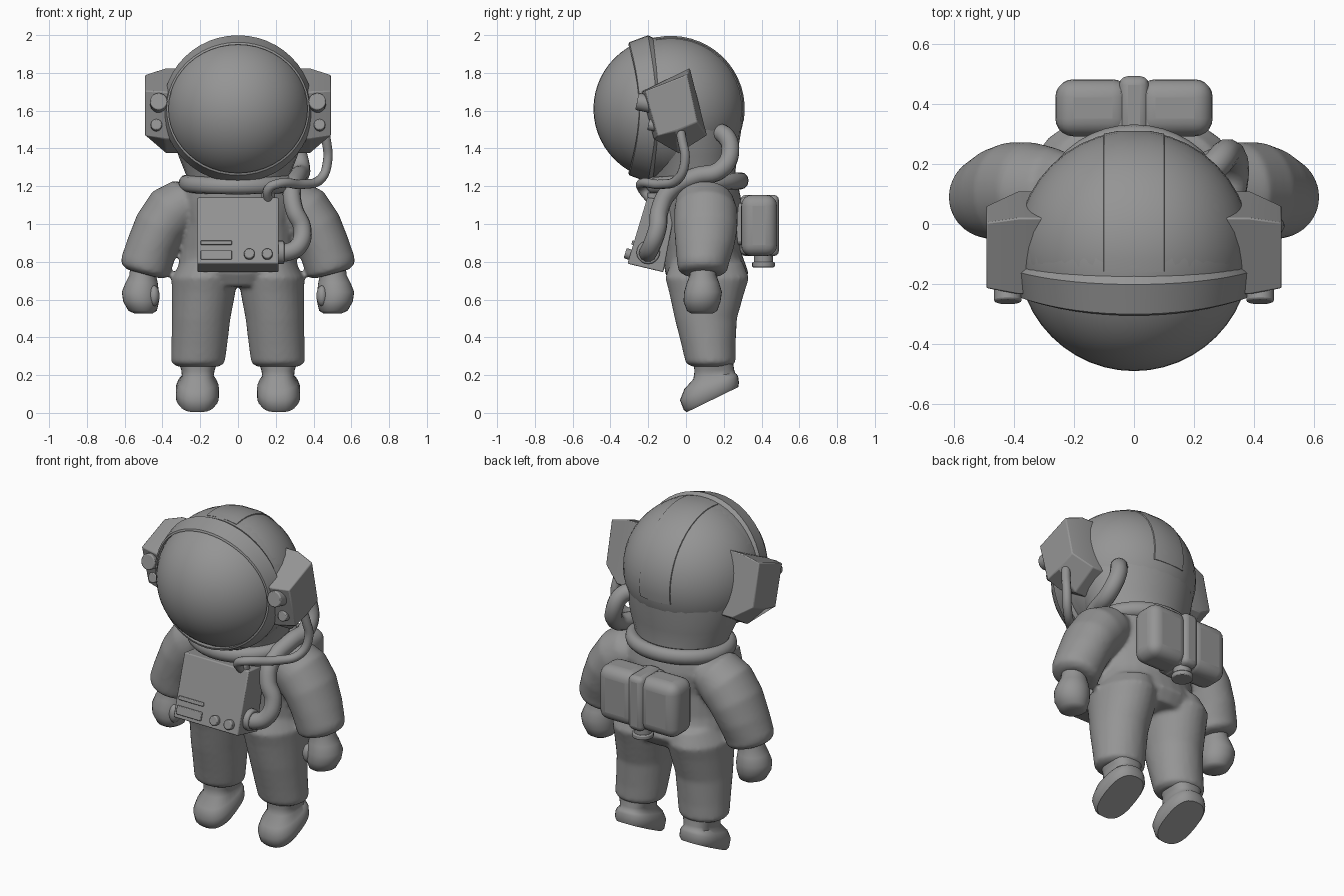
import bpy, bmesh, math
from mathutils import Vector, Matrix

if "Cube" in bpy.data.objects:
    bpy.data.objects.remove(bpy.data.objects["Cube"])

GREY = bpy.data.materials.new("suit grey")
GREY.diffuse_color = (0.3, 0.3, 0.3, 1)
GREY.use_nodes = True
GREY.node_tree.nodes["Principled BSDF"].inputs["Base Color"].default_value = GREY.diffuse_color
TAU = 2 * math.pi


def finish(bm, name, angle=40, bevel=0, segs=3):
    """Turn a bmesh into a shaded, coloured object."""
    bmesh.ops.recalc_face_normals(bm, faces=bm.faces)
    me = bpy.data.meshes.new(name)
    bm.to_mesh(me)
    bm.free()
    me.materials.append(GREY)
    ob = bpy.data.objects.new(name, me)
    bpy.context.collection.objects.link(ob)
    if bevel:
        m = ob.modifiers.new("bevel", 'BEVEL')
        m.width, m.segments = bevel, segs
    bpy.ops.object.select_all(action='DESELECT')
    ob.select_set(True)
    bpy.context.view_layer.objects.active = ob
    bpy.ops.object.shade_smooth_by_angle(angle=math.radians(angle))
    return ob


def skin(bm, loops, closed=False):
    """Bridge equal vertex loops, capping the ends unless closed."""
    rows = [[bm.verts.new(p) for p in lp] for lp in loops]
    n = len(rows[0])
    pairs = list(zip(rows, rows[1:] + rows[:1])) if closed else list(zip(rows, rows[1:]))
    for a, b in pairs:
        for i in range(n):
            bm.faces.new((a[i], a[(i + 1) % n], b[(i + 1) % n], b[i]))
    if not closed:
        bm.faces.new(rows[0][::-1])
        bm.faces.new(rows[-1])


def ring(c, rx, ry, tx=0, ty=0, n=28, power=1):
    """(Super)ellipse around c, tilted about x and y in degrees."""
    m = Matrix.Rotation(math.radians(ty), 3, 'Y') @ Matrix.Rotation(math.radians(tx), 3, 'X')

    def f(v):
        return math.copysign(abs(v) ** power, v)
    return [Vector(c) + m @ Vector((rx * f(math.cos(TAU * i / n)), ry * f(math.sin(TAU * i / n)), 0))
            for i in range(n)]


def loft(bm, rings, side=1, power=1):
    loops = [ring(*r, power=power) for r in rings]
    skin(bm, [[Vector((p.x * side, p.y, p.z)) for p in lp] for lp in loops])


def ball(name, c, size, useg=40, vseg=24):
    bm = bmesh.new()
    bmesh.ops.create_uvsphere(bm, u_segments=useg, v_segments=vseg, radius=1,
                              matrix=Matrix.Translation(c) @ Matrix.Diagonal((*size, 1)))
    return finish(bm, name)


def box(name, c, size, tilt=0, bevel=0.005, segs=2):
    bm = bmesh.new()
    bmesh.ops.create_cube(bm, size=1, matrix=Matrix.Translation(c)
                          @ Matrix.Rotation(math.radians(tilt), 4, 'X') @ Matrix.Diagonal((*size, 1)))
    return finish(bm, name, 40, bevel, segs)


def disc(name, c, r, h, tilt=90, bevel=0.006):
    bm = bmesh.new()
    bmesh.ops.create_cone(bm, cap_ends=True, segments=20, radius1=r, radius2=r, depth=h,
                          matrix=Matrix.Translation(c) @ Matrix.Rotation(math.radians(tilt), 4, 'X'))
    return finish(bm, name, 40, bevel, 2)


def hose(name, pts, r):
    cu = bpy.data.curves.new(name, 'CURVE')
    cu.dimensions, cu.bevel_depth, cu.bevel_resolution = '3D', r, 4
    cu.use_fill_caps, cu.resolution_u = True, 6
    sp = cu.splines.new('BEZIER')
    sp.bezier_points.add(len(pts) - 1)
    for b, p in zip(sp.bezier_points, pts):
        b.co, b.handle_left_type, b.handle_right_type = p, 'AUTO', 'AUTO'
    cu.materials.append(GREY)
    bpy.context.collection.objects.link(bpy.data.objects.new(name, cu))


# Suit: torso, trousers and sleeves fused into one soft body
bm = bmesh.new()
loft(bm, [((0, .11, .67), .24, .18), ((0, .11, .74), .325, .222), ((0, .085, .86), .30, .205),
          ((0, .07, 1.0), .29, .215), ((0, .07, 1.12), .32, .225), ((0, .06, 1.19), .32, .22),
          ((0, .05, 1.24), .26, .20)])
for s in (1, -1):
    loft(bm, [((.21, .13, .245), .11, .10), ((.212, .13, .265), .142, .132), ((.205, .12, .35), .147, .142),
              ((.195, .105, .5), .155, .165), ((.182, .11, .64), .169, .20), ((.18, .112, .715), .172, .222),
              ((.16, .11, .8), .14, .19)], s)
    loft(bm, [((.19, .09, 1.14), .07, .13, 0, -70), ((.27, .10, 1.115), .135, .155, 0, -58),
              ((.345, .105, 1.065), .152, .168, 0, -45), ((.41, .105, .98), .143, .168, 0, -30),
              ((.455, .10, .88), .136, .155, 0, -20), ((.486, .09, .79), .136, .137, 0, -15),
              ((.492, .09, .755), .130, .13, 0, -15), ((.497, .09, .735), .095, .10, 0, -15)], s)
suit = finish(bm, "suit_body", 60)
m = suit.modifiers.new("fuse", 'REMESH')
m.mode, m.voxel_size, m.use_smooth_shade = 'VOXEL', 0.013, True
m = suit.modifiers.new("soften", 'SMOOTH')
m.factor, m.iterations = 0.5, 5

# Gloves and boots
for s, side in ((1, "left"), (-1, "right")):
    bm = bmesh.new()
    loft(bm, [((.50, .085, .525), .045, .055), ((.505, .085, .54), .075, .08), ((.513, .085, .59), .095, .098),
              ((.517, .09, .64), .098, .10), ((.51, .09, .69), .085, .085), ((.505, .09, .73), .07, .07),
              ((.50, .09, .78), .07, .07)], s)
    finish(bm, side + "_glove", 60)
    ball(side + "_thumb", (.445 * s, .035, .62), (.03, .038, .055), 16, 10)
    bm = bmesh.new()
    loft(bm, [((.215, .14, .07), .10, .152, 26), ((.215, .134, .088), .114, .163, 26),
              ((.215, .122, .13), .114, .166, 22), ((.215, .13, .165), .102, .145, 16),
              ((.213, .15, .195), .084, .112, 8), ((.212, .15, .225), .088, .105, 2),
              ((.212, .145, .26), .10, .105)], s, .78)
    finish(bm, side + "_boot", 50)

# Helmet shell, flared neck, centre panel and collar
CZ = 1.61
ball("helmet_shell", (0, -.08, CZ), (.39, .39, .385))
bm = bmesh.new()
loft(bm, [((0, .04, 1.19), .26, .225), ((0, .035, 1.26), .275, .225), ((0, .02, 1.36), .315, .25),
          ((0, -.02, 1.48), .35, .31), ((0, -.06, 1.6), .375, .355)])
finish(bm, "helmet_neck", 60)
bm = bmesh.new()
arc = [math.radians(-10 + 7 * i) for i in range(17)]
skin(bm, [[(x, -.08 + r * math.cos(a), CZ + r * math.sin(a) * .987)
           for x, r in ((-.11, .35), (-.10, .381), (-.05, .391), (.05, .391), (.10, .381), (.11, .35))]
          for a in arc])
finish(bm, "helmet_centre_panel")
bm = bmesh.new()
skin(bm, [ring((0, .045, 1.215 + .045 * math.sin(TAU * k / 12)), .275 + .04 * math.cos(TAU * k / 12),
               .247 + .04 * math.cos(TAU * k / 12), 3, 0, 40) for k in range(12)], True)
finish(bm, "collar_ring", 60)

# Visor and its raised rim
ball("visor", (0, -.1, CZ), (.388, .39, .383), 48, 28)
bm = bmesh.new()
loops = []
for rx, rz, R in ((.368, .338, .380), (.368, .34, .397), (.378, .352, .405), (.398, .389, .402),
                  (.38, .375, .382)):
    lp = []
    for i in range(48):
        x, z = rx * math.cos(TAU * i / 48), rz * math.sin(TAU * i / 48)
        lp.append((x, -.1 - math.sqrt(max(R * R - x * x - z * z, 0)), CZ + z))
    loops.append(lp)
skin(bm, loops, True)
finish(bm, "visor_rim", 35)

# Ear housings with knobs
inner = ((-.235, 1.70), (.02, 1.825), (.11, 1.47), (-.04, 1.375), (-.17, 1.45))
outer = ((-.215, 1.705), (.005, 1.79), (.06, 1.54), (-.05, 1.495), (-.15, 1.465))
for s, side in ((1, "left"), (-1, "right")):
    bm = bmesh.new()
    skin(bm, [[(x * s, y, z) for y, z in q] for x, q in ((.28, inner), (.385, inner), (.492, outer))])
    finish(bm, side + "_ear_housing", 30, .006, 2)
    disc(side + "_ear_knob_large", (.42 * s, -.215, 1.64), .046, .09, 78)
    disc(side + "_ear_knob_small", (.432 * s, -.165, 1.52), .03, .07, 78)

# Hoses with end fittings
hose("thin_hose", [(.45, -.04, 1.53), (.468, -.02, 1.44), (.475, -.005, 1.34), (.44, -.04, 1.24),
                   (.34, -.13, 1.21), (.22, -.235, 1.215), (.165, -.235, 1.19), (.16, -.18, 1.12)], .025)
hose("thick_hose", [(.22, .14, 1.48), (.275, .20, 1.475), (.315, .235, 1.38), (.335, .18, 1.285),
                    (.315, .05, 1.25), (.285, -.09, 1.17), (.30, -.14, 1.07), (.34, -.15, .98),
                    (.325, -.18, .89), (.26, -.20, .85), (.19, -.20, .85)], .048)
out = Vector((.66, .75, 0))
spin = out.to_track_quat('Z', 'Y').to_matrix().to_4x4()
bm = bmesh.new()
bmesh.ops.create_cone(bm, cap_ends=True, segments=20, radius1=.064, radius2=.064, depth=.05,
                      matrix=Matrix.Translation((.225, .165, 1.478)) @ spin)
finish(bm, "hose_socket", 40, .008, 2)
bm = bmesh.new()
skin(bm, [ring((x, -.20, .85), .062, .062, 0, 90, 20) for x in (.20, .245)])
finish(bm, "hose_coupling", 40, .008, 2)
disc("thin_hose_fitting", (.16, -.175, 1.145), .036, .04, 0)

# Chest control box, with bars and dials lying on its sloping front
bm = bmesh.new()
skin(bm, [[(x, y, z) for y, z in ((-.205, 1.14), (-.31, .79), (-.12, .745), (-.05, 1.12))]
          for x in (-.215, .215)])
finish(bm, "chest_box", 30, .006, 2)


def front_y(z):
    return -.31 + .3 * (z - .79)


box("chest_bar_thin", (-.115, front_y(.9), .9), (.165, .02, .022), -16, .004)
box("chest_bar_tall", (-.115, front_y(.835), .835), (.165, .02, .05), -16, .004)
for i, x in enumerate((.06, .155)):
    disc("chest_dial_%d" % (i + 1), (x, front_y(.84) - .008, .84), .028, .04, 73)

# Backpack: two padded lobes, a centre strap and a bottom nozzle
for s, side in ((1, "left"), (-1, "right")):
    box(side + "_backpack_lobe", (.137 * s, .387, .992), (.25, .19, .325), 0, .06, 5)
box("backpack_core", (0, .375, .99), (.16, .18, .31), 0, .03, 3)
box("backpack_strap", (0, .39, .992), (.10, .205, .325), 0, .03, 3)
box("backpack_mount", (0, .28, 1.0), (.22, .10, .22), 0, .02, 2)
disc("backpack_nozzle", (0, .41, .815), .05, .07, 0)
disc("backpack_nozzle_cap", (0, .41, .785), .06, .028, 0)
